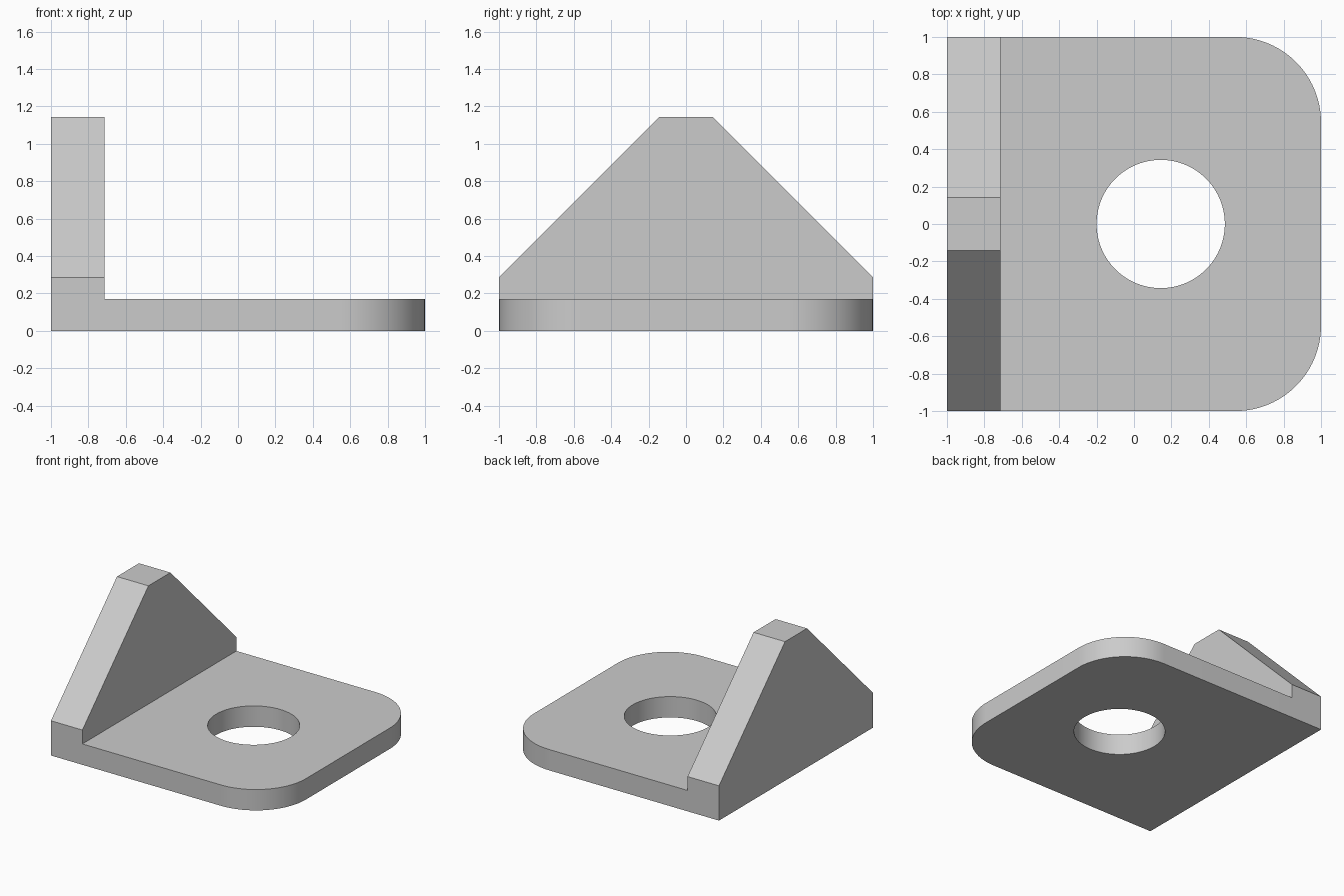
import bpy
import bmesh
from math import cos, sin, pi, radians
from mathutils import Vector

if "Cube" in bpy.data.objects:
    bpy.data.objects.remove(bpy.data.objects["Cube"])

U = 2 / 70            # one design unit
WALL, PLATE, TOP, SHOULDER = 10 * U, 6 * U, 40 * U, 10 * U
CORNER, HOLE, HOLE_X = 16 * U, 12 * U, 5 * U

grey = bpy.data.materials.new("plain grey")
grey.use_nodes = True
colour = (0.6, 0.6, 0.6, 1)
grey.diffuse_color = colour
grey.node_tree.nodes["Principled BSDF"].inputs["Base Color"].default_value = colour


def arc(cx, cy, radius, start, end, steps):
    angles = [start + (end - start) * i / steps for i in range(steps + 1)]
    return [(cx + radius * cos(a), cy + radius * sin(a), 0) for a in angles]


def extrude(name, outline, offset):
    """Solid made by sweeping a flat outline along an offset."""
    bm = bmesh.new()
    face = bm.faces.new([bm.verts.new(p) for p in outline])
    swept = bmesh.ops.extrude_face_region(bm, geom=[face])["geom"]
    verts = [v for v in swept if isinstance(v, bmesh.types.BMVert)]
    bmesh.ops.translate(bm, verts=verts, vec=Vector(offset))
    bmesh.ops.recalc_face_normals(bm, faces=bm.faces)
    mesh = bpy.data.meshes.new(name)
    bm.to_mesh(mesh)
    bm.free()
    mesh.materials.append(grey)
    obj = bpy.data.objects.new(name, mesh)
    bpy.context.collection.objects.link(obj)
    return obj


def combine(target, tool, operation):
    mod = target.modifiers.new(operation.lower(), "BOOLEAN")
    mod.operation, mod.solver, mod.object = operation, "EXACT", tool
    bpy.context.view_layer.objects.active = target
    bpy.ops.object.modifier_apply(modifier=mod.name)
    bpy.data.objects.remove(tool)


# Base plate with two rounded corners
c = 1 - CORNER
outline = [(-1, -1, 0)] + arc(c, -c, CORNER, -pi / 2, 0, 24)
outline += arc(c, c, CORNER, 0, pi / 2, 24) + [(-1, 1, 0)]
bracket = extrude("bracket", outline, (0, 0, PLATE))

# Upright tapered wall along the left edge
half = [(1, 0), (1, SHOULDER), (5 * U, TOP)]
profile = half + [(-y, z) for y, z in reversed(half)]
wall = extrude("upright_wall", [(-1, y, z) for y, z in profile], (WALL, 0, 0))
combine(bracket, wall, "UNION")

# Round hole through the plate
circle = [(x, y, -0.1) for x, y, z in arc(HOLE_X, 0, HOLE, 0, 2 * pi, 96)[:-1]]
hole = extrude("hole_cutter", circle, (0, 0, PLATE + 0.2))
combine(bracket, hole, "DIFFERENCE")

# Smooth curved walls, crisp edges
bpy.ops.object.select_all(action="DESELECT")
bracket.select_set(True)
bpy.context.view_layer.objects.active = bracket
bpy.ops.object.shade_smooth_by_angle(angle=radians(30))
